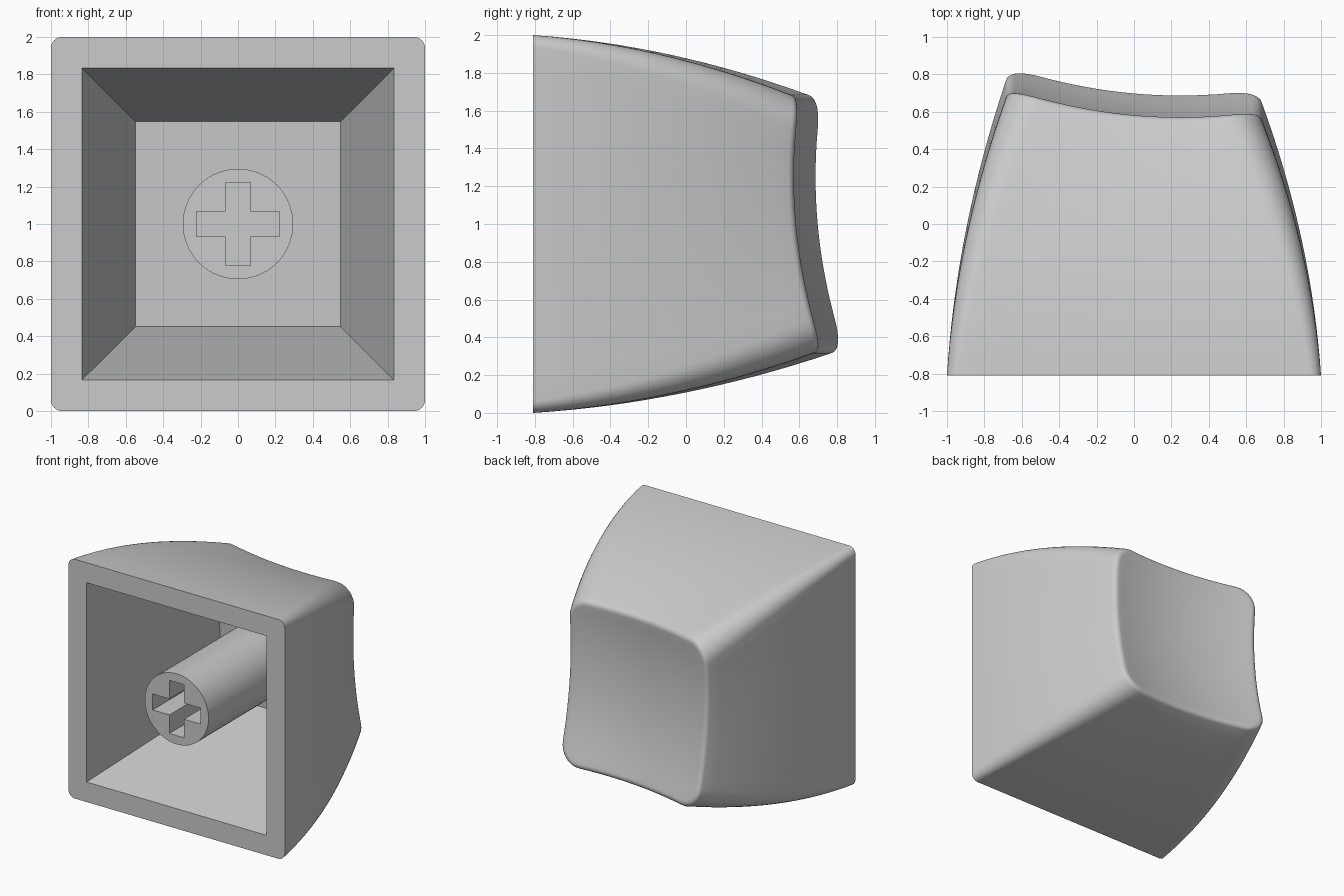
import bpy, bmesh, math
from math import sin, cos, pi

if "Cube" in bpy.data.objects:
    bpy.data.objects.remove(bpy.data.objects["Cube"])

FRONT = -0.81            # plane of the open side
HALF, CORNER = 0.685, 0.18   # outline at the dished end
RIM = 0.055              # rim fillet radius
START = 0.34             # slope of the wall where the fillet begins

grey = bpy.data.materials.new("light_grey_plastic")
grey.use_nodes = True
color = (0.6, 0.6, 0.6, 1)
grey.diffuse_color = color
grey.node_tree.nodes["Principled BSDF"].inputs["Base Color"].default_value = color


def dish(x, z):
    """Depth of the tilted, concave end; z is measured from the centre."""
    return 0.566 + 0.18 * (x * x + z * z) - 0.089 * x - 0.09 * z


def ceiling(x, z):
    return 0.51 - 0.06 * x - 0.06 * z


def outline(half, radius, arc=8, side=14):
    """Rounded square with evenly divided straight sides."""
    pts = []
    c = half - radius
    for q in range(4):
        ca, sa = round(cos(q * pi / 2)), round(sin(q * pi / 2))
        local = [(half, -c + 2 * c * i / side) for i in range(side)]
        local += [(c + radius * cos(a), c + radius * sin(a))
                  for a in (pi / 2 * i / arc for i in range(arc))]
        pts += [(x * ca - z * sa, x * sa + z * ca) for x, z in local]
    return pts


def add_ring(bm, pts, depths):
    return [bm.verts.new((x, y, z + 1)) for (x, z), y in zip(pts, depths)]


def bridge(bm, a, b):
    n = len(a)
    for i in range(n):
        j = (i + 1) % n
        bm.faces.new((a[i], a[j], b[j], b[i]))


def fill_between(bm, *loops):
    """Flat face with a hole, from an outer and an inner loop."""
    edges = []
    for loop in loops:
        for i, v in enumerate(loop):
            w = loop[(i + 1) % len(loop)]
            edges.append(bm.edges.get((v, w)) or bm.edges.new((v, w)))
    bmesh.ops.triangle_fill(bm, edges=edges, use_beauty=True, normal=(0, -1, 0))


def finish(bm, name):
    bmesh.ops.recalc_face_normals(bm, faces=bm.faces[:])
    mesh = bpy.data.meshes.new(name)
    bm.to_mesh(mesh)
    bm.free()
    mesh.materials.append(grey)
    obj = bpy.data.objects.new(name, mesh)
    bpy.context.collection.objects.link(obj)
    bpy.ops.object.select_all(action='DESELECT')
    obj.select_set(True)
    bpy.context.view_layer.objects.active = obj
    bpy.ops.object.shade_smooth_by_angle(angle=math.radians(30))
    return obj


# Outer walls: curved taper from the open square to the dished end
bm = bmesh.new()
drop = RIM * (1 - sin(START))
ends = [dish(x, z) - drop for x, z in outline(HALF, CORNER)]
rings = []
STEPS = 16
for s in range(STEPS + 1):
    t = s / STEPS
    half = 1 - 0.10 * t - (0.90 - HALF) * t * t
    pts = outline(half, 0.06 + (CORNER - 0.06) * t)
    rings.append(add_ring(bm, pts, [FRONT + t * (e - FRONT) for e in ends]))

# Rounded rim
FILLET = 6
for s in range(1, FILLET + 1):
    a = START + (pi / 2 - START) * s / FILLET
    inset = RIM * (cos(START) - cos(a))
    pts = outline(HALF - inset, CORNER - inset)
    rings.append(add_ring(bm, pts, [dish(x, z) - RIM * (1 - sin(a)) for x, z in pts]))

# Concave dish
DISH = 12
rim_pts = pts
for s in range(1, DISH):
    k = 1 - s / DISH
    pts = [(x * k, z * k) for x, z in rim_pts]
    rings.append(add_ring(bm, pts, [dish(x, z) for x, z in pts]))
for a, b in zip(rings, rings[1:]):
    bridge(bm, a, b)
centre = bm.verts.new((0, dish(0, 0), 1))
last = rings[-1]
for i, v in enumerate(last):
    bm.faces.new((v, last[(i + 1) % len(last)], centre))

# Tapered cavity and flat base rim
square = [(1, -1), (1, 1), (-1, 1), (-1, -1)]
mouth_pts = [(x * 0.833, z * 0.833) for x, z in square]
back_pts = [(x * 0.548, z * 0.548) for x, z in square]
mouth = add_ring(bm, mouth_pts, [FRONT] * 4)
back = add_ring(bm, back_pts, [ceiling(x, z) for x, z in back_pts])
bridge(bm, mouth, back)
bm.faces.new(back)
fill_between(bm, rings[0], mouth)
finish(bm, "cap_shell")

# Round stem with a cross-shaped socket
bm = bmesh.new()
circle = [(0.295 * cos(2 * pi * i / 64), 0.295 * sin(2 * pi * i / 64)) for i in range(64)]
w, l = 0.067, 0.222
cross = []
for q in range(4):
    ca, sa = round(cos(q * pi / 2)), round(sin(q * pi / 2))
    cross += [(x * ca - z * sa, x * sa + z * ca) for x, z in ((l, -w), (l, w), (w, w))]
front = add_ring(bm, circle, [FRONT] * 64)
rear = add_ring(bm, circle, [0.52] * 64)
bridge(bm, front, rear)
bm.faces.new(rear)
socket = add_ring(bm, cross, [FRONT] * 12)
floor = add_ring(bm, cross, [FRONT + 0.5] * 12)
bridge(bm, socket, floor)
bm.faces.new(floor)
fill_between(bm, front, socket)
finish(bm, "stem")
